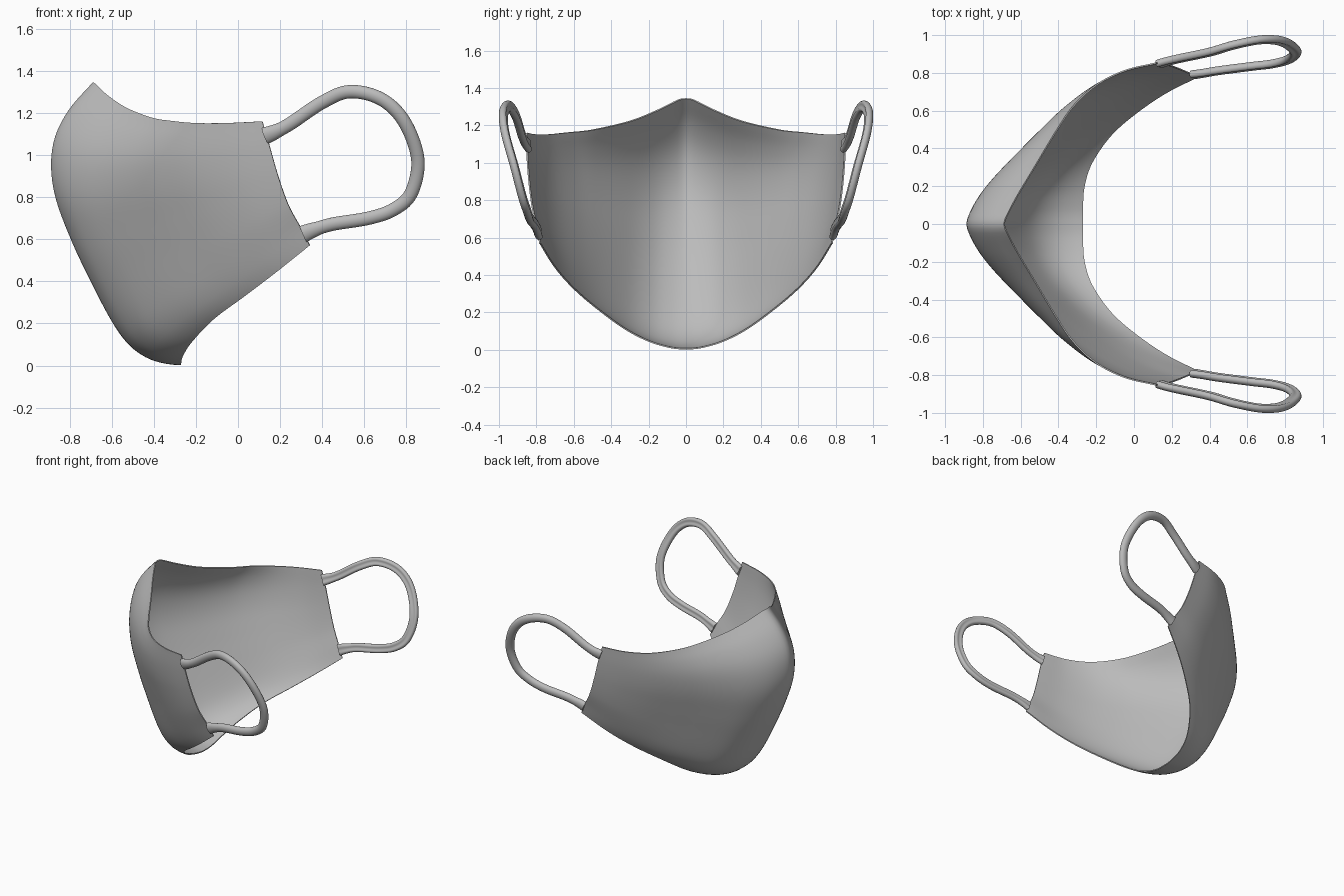
import bpy, bmesh, math
from mathutils import Vector

if "Cube" in bpy.data.objects:
    bpy.data.objects.remove(bpy.data.objects["Cube"])

grey = bpy.data.materials.new("soft_grey")
grey.diffuse_color = (0.5, 0.5, 0.5, 1)
grey.use_nodes = True
grey.node_tree.nodes["Principled BSDF"].inputs["Base Color"].default_value = grey.diffuse_color


def smooth_curve(pts, mirrored_start=False, per_seg=24):
    """Catmull-Rom curve, returned as a function of arc length 0..1."""
    p = [Vector(q) for q in pts]
    first = Vector((p[1].x, -p[1].y, p[1].z)) if mirrored_start else 2 * p[0] - p[1]
    p = [first] + p + [2 * p[-1] - p[-2]]
    out = []
    for k in range(1, len(p) - 2):
        a, b, c, d = p[k - 1:k + 3]
        for s in range(per_seg):
            t = s / per_seg
            out.append(0.5 * (2 * b + (c - a) * t + (2 * a - 5 * b + 4 * c - d) * t * t
                              + (3 * b - a - 3 * c + d) * t ** 3))
    out.append(p[-2])
    dist = [0.0]
    for a, b in zip(out, out[1:]):
        dist.append(dist[-1] + (b - a).length)

    def at(t):
        target = t * dist[-1]
        for k in range(1, len(out)):
            if dist[k] >= target:
                f = (target - dist[k - 1]) / max(dist[k] - dist[k - 1], 1e-9)
                return out[k - 1].lerp(out[k], f)
        return out[-1].copy()
    return at


def make_object(name, verts, faces, fix_normals=False):
    me = bpy.data.meshes.new(name)
    me.from_pydata(verts, [], faces)
    if fix_normals:
        bm = bmesh.new()
        bm.from_mesh(me)
        bmesh.ops.recalc_face_normals(bm, faces=bm.faces)
        bm.to_mesh(me)
        bm.free()
    me.materials.append(grey)
    ob = bpy.data.objects.new(name, me)
    bpy.context.collection.objects.link(ob)
    bpy.ops.object.select_all(action='DESELECT')
    ob.select_set(True)
    bpy.context.view_layer.objects.active = ob
    return ob


# Four boundary curves of one half of the mask
centre = smooth_curve([(-.27, 0, .002), (-.34, 0, .008), (-.43, 0, .035), (-.52, 0, .10),
                       (-.60, 0, .21), (-.70, 0, .40), (-.79, 0, .59), (-.865, 0, .79),
                       (-.888, 0, .95), (-.868, 0, 1.09), (-.80, 0, 1.22), (-.69, 0, 1.345)])
top = smooth_curve([(-.69, 0, 1.345), (-.675, .045, 1.337), (-.62, .15, 1.285), (-.53, .30, 1.225),
                    (-.41, .50, 1.178), (-.32, .63, 1.163), (-.2, .74, 1.152),
                    (-.05, .815, 1.152), (.115, .855, 1.16)], True)
bottom = smooth_curve([(-.27, 0, .002), (-.27, .08, .008), (-.262, .2, .043), (-.22, .33, .11),
                       (-.115, .48, .22), (.03, .605, .328), (.18, .705, .442),
                       (.340, .785, .57)], True)
side = smooth_curve([(.340, .785, .57), (.30, .80, .65), (.24, .825, .76), (.19, .843, .90),
                     (.15, .853, 1.04), (.115, .855, 1.16)])

# Mask shell: blended patch, mirrored about the nose line
NU, NV, E = 48, 48, 0.22
c00, c01, c10, c11 = bottom(0), top(0), bottom(1), top(1)
half = []
for i in range(NU + 1):
    u = i / NU
    g = (math.sqrt(u * u + E * E) - E) / (math.sqrt(1 + E * E) - E)   # rounds the nose ridge
    B, T = bottom(u), top(u)
    col = []
    for j in range(NV + 1):
        v = j / NV
        p = (1 - v) * B + v * T + (1 - g) * centre(v) + g * side(v)
        p -= (1 - g) * ((1 - v) * c00 + v * c01) + g * ((1 - v) * c10 + v * c11)
        # slightly flattened cheeks
        p += Vector((.7, -.7, 0)) * (0.032 * 4 * v * (1 - v) * math.sin(math.pi * u) ** 2)
        col.append(p)
    half.append(col)
cols = [[Vector((p.x, -p.y, p.z)) for p in c] for c in half[:0:-1]] + half
R = NV + 1
verts = [p for c in cols for p in c]
faces = [(i * R + j, i * R + j + 1, (i + 1) * R + j + 1, (i + 1) * R + j)
         for i in range(2 * NU) for j in range(NV)]
mask = make_object("mask_shell", verts, faces)
sol = mask.modifiers.new("thickness", 'SOLIDIFY')
sol.thickness = 0.008
sol.offset = -1
bpy.ops.object.modifier_apply(modifier=sol.name)
bpy.ops.object.shade_smooth_by_angle(angle=math.radians(40))

# Ear loops: oval band with a groove on the inner side, starting at the mask edge
strap = smooth_curve([(.13, .845, 1.092), (.18, .860, 1.112), (.25, .876, 1.15), (.40, .908, 1.25),
                      (.53, .946, 1.301), (.68, .974, 1.266), (.79, .964, 1.158),
                      (.854, .915, .98), (.823, .873, .82), (.74, .847, .742), (.62, .832, .70),
                      (.45, .81, .672), (.36, .795, .645), (.31, .788, .625)])
N, M = 110, 24
outward = Vector((-.16, 1, -.22)).normalized()
for name, s in (("ear_loop_left", 1), ("ear_loop_right", -1)):
    verts = []
    for i in range(N + 1):
        t = i / N
        p = strap(t)
        tan = (strap(min(1, t + .008)) - strap(max(0, t - .008))).normalized()
        wide = tan.cross(outward).normalized()
        thick = wide.cross(tan)
        flare = 1 + 0.3 * max(0, 1 - min(t, 1 - t) / .05)   # sewn ends are wider
        for k in range(M):
            a = 2 * math.pi * k / M
            groove = 1 - 0.45 * max(0, -math.sin(a)) ** 8
            q = p + wide * (.032 * flare * math.cos(a)) + thick * (.025 * math.sin(a) * groove)
            verts.append((q.x, s * q.y, q.z))
    faces = [(i * M + k, i * M + (k + 1) % M, (i + 1) * M + (k + 1) % M, (i + 1) * M + k)
             for i in range(N) for k in range(M)]
    faces += [tuple(range(M)), tuple(range(N * M, N * M + M))]
    make_object(name, verts, faces, True)
    bpy.ops.object.shade_smooth_by_angle(angle=math.radians(50))
